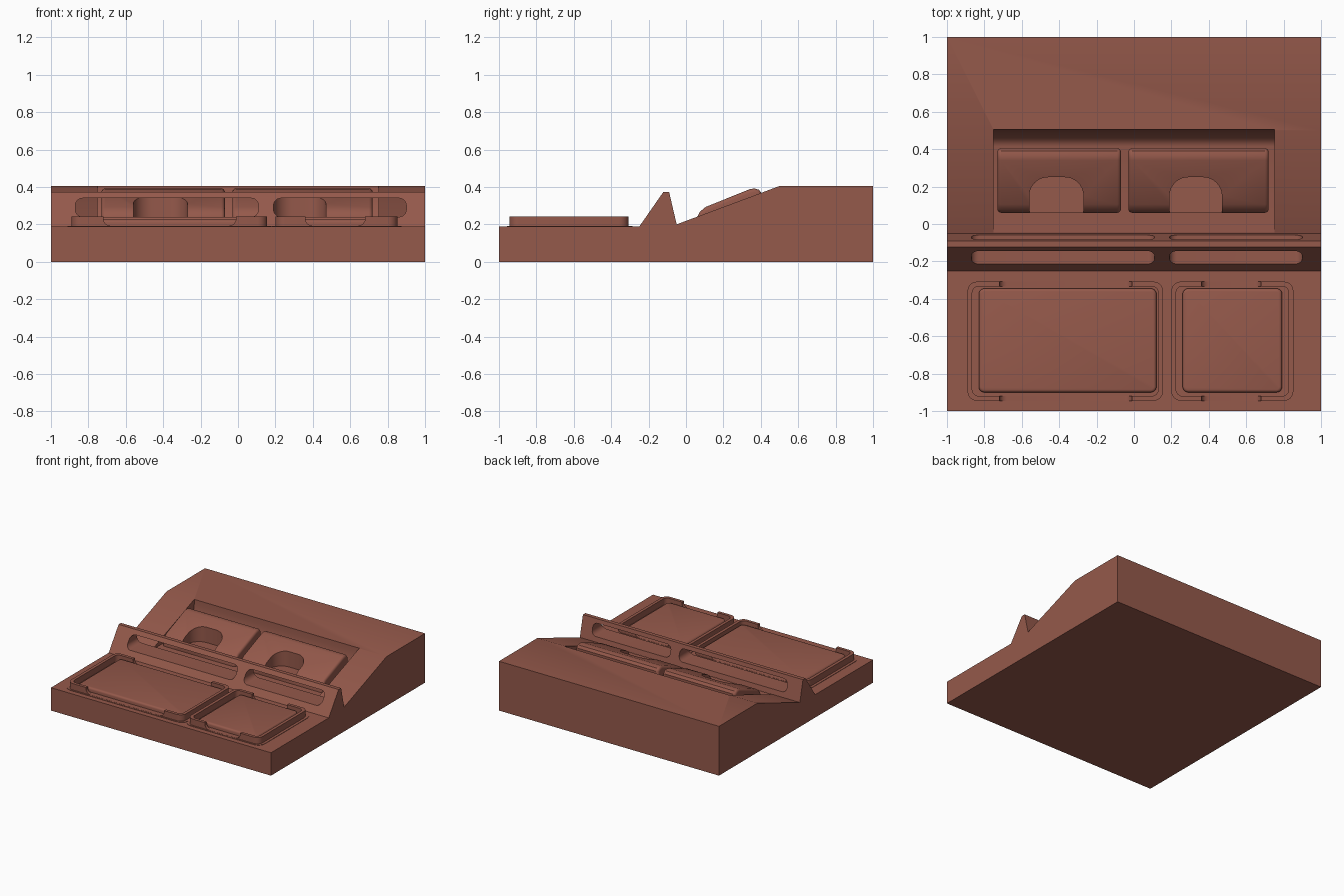
import bpy, bmesh, math

if "Cube" in bpy.data.objects:
    bpy.data.objects.remove(bpy.data.objects["Cube"])

mat = bpy.data.materials.new("terracotta")
mat.diffuse_color = (0.30, 0.10, 0.07, 1)
mat.use_nodes = True
mat.node_tree.nodes["Principled BSDF"].inputs["Base Color"].default_value = mat.diffuse_color


def prism(name, pts, axis, lo, hi):
    """Extrude a 2D outline along x (pts = y,z), y (pts = x,z) or z (pts = x,y)."""
    place = {"x": lambda a, b, t: (t, a, b),
             "y": lambda a, b, t: (a, t, b),
             "z": lambda a, b, t: (a, b, t)}[axis]
    bm = bmesh.new()
    low = [bm.verts.new(place(a, b, lo)) for a, b in pts]
    high = [bm.verts.new(place(a, b, hi)) for a, b in pts]
    bm.faces.new(low)
    bm.faces.new(high)
    for i in range(len(pts)):
        j = (i + 1) % len(pts)
        bm.faces.new((low[i], low[j], high[j], high[i]))
    bmesh.ops.recalc_face_normals(bm, faces=bm.faces)
    mesh = bpy.data.meshes.new(name)
    bm.to_mesh(mesh)
    bm.free()
    ob = bpy.data.objects.new(name, mesh)
    bpy.context.collection.objects.link(ob)
    mesh.materials.append(mat)
    return ob


def rounded(x0, x1, y0, y1, r, n=6):
    """Outline of a rectangle with rounded corners."""
    pts = []
    for k, (cx, cy) in enumerate([(x1 - r, y1 - r), (x0 + r, y1 - r),
                                  (x0 + r, y0 + r), (x1 - r, y0 + r)]):
        for i in range(n + 1):
            a = math.pi / 2 * (k + i / n)
            pts.append((cx + r * math.cos(a), cy + r * math.sin(a)))
    return pts


def activate(ob):
    bpy.ops.object.select_all(action='DESELECT')
    ob.select_set(True)
    bpy.context.view_layer.objects.active = ob


def cut(ob, cutter):
    cutter.hide_render = True
    activate(ob)
    m = ob.modifiers.new("cut", 'BOOLEAN')
    m.operation = 'DIFFERENCE'
    m.solver = 'EXACT'
    m.object = cutter
    bpy.ops.object.modifier_apply(modifier=m.name)
    bpy.data.objects.remove(cutter)


def bevel(ob, width, segments=4):
    activate(ob)
    m = ob.modifiers.new("bevel", 'BEVEL')
    m.width = width
    m.segments = segments
    m.limit_method = 'ANGLE'
    m.angle_limit = math.radians(50)
    bpy.ops.object.modifier_apply(modifier=m.name)


def smooth(ob):
    activate(ob)
    bpy.ops.object.shade_smooth_by_angle(angle=math.radians(35))


# Base: flat front deck, pointed ridge, rear slope and rear deck
base = prism("base", [(-1, 0), (1, 0), (1, 0.405), (0.5, 0.405), (-0.05, 0.2),
                      (-0.09, 0.372), (-0.122, 0.372), (-0.25, 0.188), (-1, 0.188)],
             "x", -1, 1)

# Rear pocket with a flat floor and a curved back wall
pocket = [(-0.045, 0.2)]
for i in range(9):
    a = math.pi / 2 * i / 8
    pocket.append((0.415 + 0.09 * math.sin(a), 0.405 - 0.205 * math.cos(a)))
pocket += [(0.505, 0.5), (-0.045, 0.5)]
cut(base, prism("pocket_cutter", pocket, "x", -0.75, 0.75))

# Long slots through the ridge
for x0, x1 in ((-0.87, 0.11), (0.19, 0.90)):
    cut(base, prism("slot_cutter", rounded(x0, x1, 0.24, 0.34, 0.04), "y", -0.3, 0.0))
smooth(base)

# Sloping pads in the pocket, each with a finger notch
PAD = [(0.06, 0.15), (0.06, 0.24), (0.075, 0.268), (0.105, 0.293), (0.34, 0.388),
       (0.365, 0.392), (0.39, 0.385), (0.405, 0.365), (0.405, 0.15)]
for side, x0, x1, n0, n1 in (("left", -0.73, -0.07, -0.56, -0.27),
                             ("right", -0.03, 0.72, 0.19, 0.47)):
    pad = prism(side + "_pad", PAD, "x", x0, x1)
    bevel(pad, 0.02)
    cut(pad, prism("notch_cutter", rounded(n0, n1, -0.2, 0.25, 0.1, 10), "z", 0.225, 0.6))
    smooth(pad)

# Front trays: flush plate, raised rim with front and back gaps, inner panel
Y0, Y1 = -0.945, -0.308
for side, x0, x1, g0, g1 in (("left", -0.89, 0.155, -0.72, -0.01),
                             ("right", 0.20, 0.852, 0.36, 0.68)):
    plate = prism(side + "_tray_plate",
                  rounded(x0 - 0.022, x1 + 0.022, Y0 - 0.012, Y1 + 0.022, 0.06),
                  "z", 0.0, 0.191)
    smooth(plate)
    rim = prism(side + "_tray_rim", rounded(x0, x1, Y0, Y1, 0.05), "z", 0.15, 0.243)
    cut(rim, prism("well_cutter",
                   rounded(x0 + 0.025, x1 - 0.025, Y0 + 0.025, Y1 - 0.025, 0.035),
                   "z", 0.1, 0.3))
    cut(rim, prism("gap_cutter", rounded(g0, g1, 0.192, 0.4, 0.04), "y", -1.1, -0.2))
    smooth(rim)
    panel = prism(side + "_tray_panel",
                  rounded(x0 + 0.06, x1 - 0.035 if side == "left" else x1 - 0.06,
                          -0.90, -0.345, 0.03), "z", 0.15, 0.225)
    bevel(panel, 0.015, 3)
    smooth(panel)
